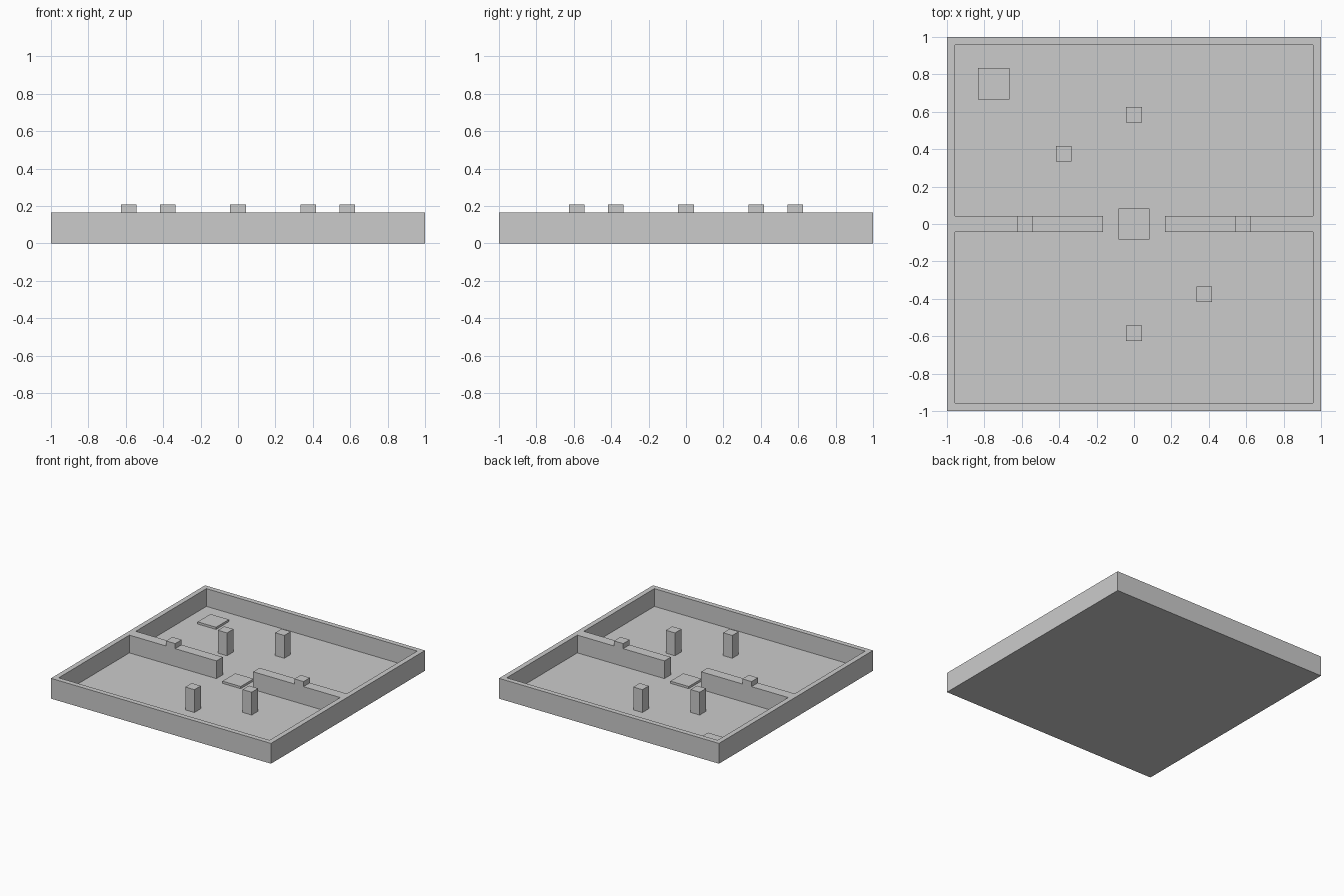
import bpy, bmesh
from mathutils import Matrix, Vector

if "Cube" in bpy.data.objects:
    bpy.data.objects.remove(bpy.data.objects["Cube"])

U = 1 / 24            # grid module
FLOOR = U / 2         # floor top
WALL = 4 * U          # wall top
POST = 5 * U          # post top


def finish(bm, name):
    bmesh.ops.recalc_face_normals(bm, faces=bm.faces)
    mesh = bpy.data.meshes.new(name)
    bm.to_mesh(mesh)
    bm.free()
    ob = bpy.data.objects.new(name, mesh)
    bpy.context.collection.objects.link(ob)
    return ob


def box_mesh(cx, cy, sx, sy, z0, z1):
    bm = bmesh.new()
    m = Matrix.Translation((cx, cy, (z0 + z1) / 2)) @ Matrix.Diagonal((sx, sy, z1 - z0, 1))
    bmesh.ops.create_cube(bm, size=1, matrix=m)
    return bm


def box(name, *dims):
    return finish(box_mesh(*dims), name)


# Arena tray: floor and perimeter wall in one shell
bm = box_mesh(0, 0, 2, 2, 0, WALL)
bm.normal_update()
top = [f for f in bm.faces if f.normal.z > 0.9]
bmesh.ops.inset_region(bm, faces=top, thickness=U, use_even_offset=True)
ext = bmesh.ops.extrude_discrete_faces(bm, faces=top)
bmesh.ops.translate(bm, verts=list(ext["faces"][0].verts), vec=Vector((0, 0, FLOOR - WALL)))
finish(bm, "arena_tray")

# Dividing walls with a gap in the middle, each topped by a post
for side, s in (("left", -1), ("right", 1)):
    inner, outer = 4 * U, 23 * U
    box(f"divider_{side}", s * (inner + outer) / 2, 0, outer - inner, 2 * U, FLOOR, WALL)
    box(f"divider_post_{side}", s * 14 * U, 0, 2 * U, 2 * U, WALL, POST)

# Free-standing pillars
for i, (x, y) in enumerate([(0, 14), (0, -14), (-9, 9), (9, -9)]):
    box(f"pillar_{i + 1}", x * U, y * U, 2 * U, 2 * U, FLOOR, POST)

# Low floor pads
box("centre_pad", 0, 0, 4 * U, 4 * U, FLOOR, FLOOR + 0.018)
box("corner_pad", -18 * U, 18 * U, 4 * U, 4 * U, FLOOR, FLOOR + 0.018)
